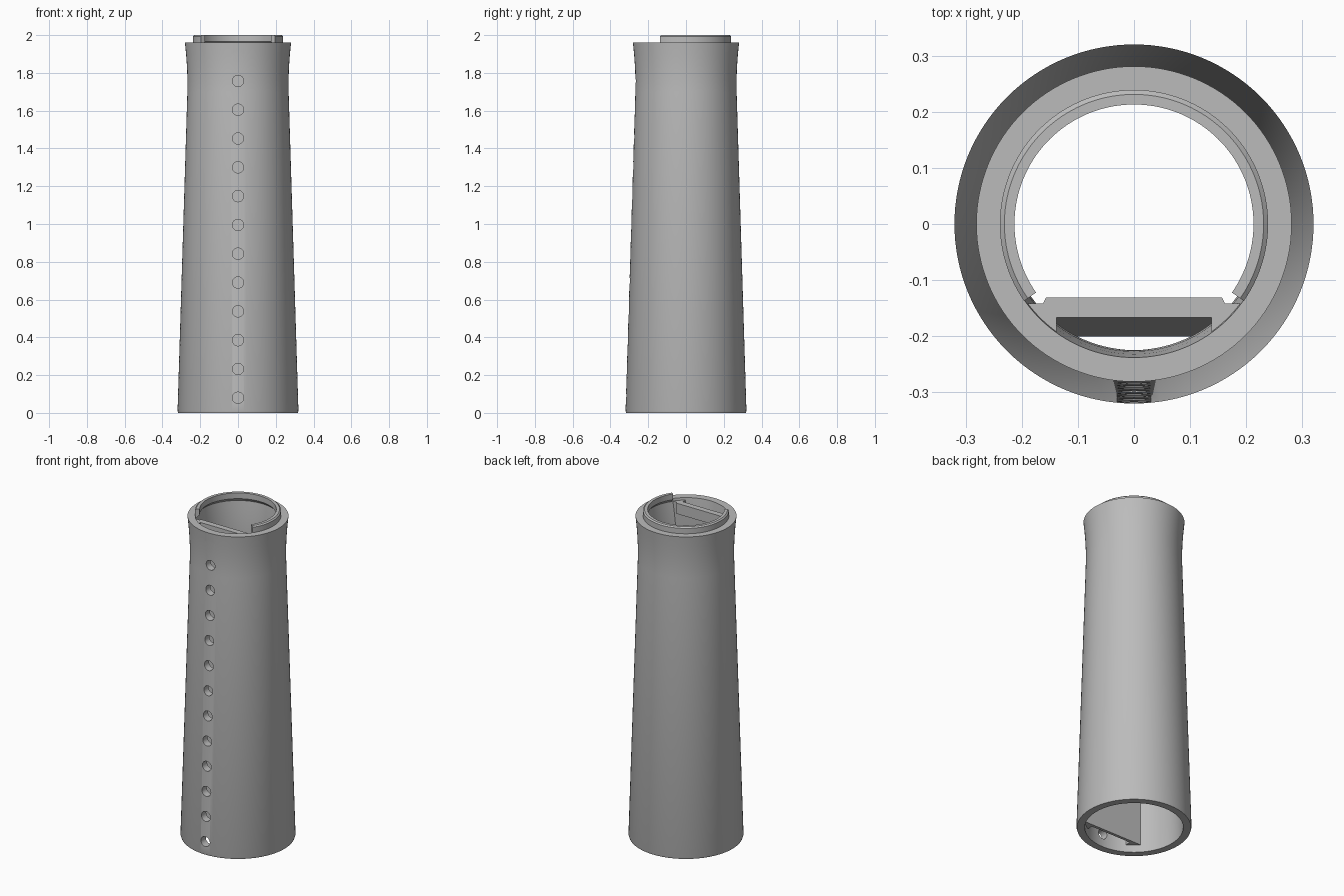
import bpy, bmesh, math

cube = bpy.data.objects.get("Cube")
if cube:
    bpy.data.objects.remove(cube, do_unlink=True)

grey = bpy.data.materials.new("plain grey")
grey.use_nodes = True
COLOUR = (0.5, 0.5, 0.5, 1)
grey.diffuse_color = COLOUR
grey.node_tree.nodes["Principled BSDF"].inputs["Base Color"].default_value = COLOUR


def add_object(name, bm):
    bmesh.ops.recalc_face_normals(bm, faces=bm.faces[:])
    mesh = bpy.data.meshes.new(name)
    bm.to_mesh(mesh)
    bm.free()
    mesh.materials.append(grey)
    ob = bpy.data.objects.new(name, mesh)
    bpy.context.collection.objects.link(ob)
    return ob


def revolve(name, profile, start=0.0, sweep=math.tau, steps=128):
    """Turn a closed (radius, z) section about z."""
    full = abs(sweep - math.tau) < 1e-6
    bm = bmesh.new()
    rings = []
    for i in range(steps if full else steps + 1):
        a = start + sweep * i / steps
        rings.append([bm.verts.new((r * math.cos(a), r * math.sin(a), z)) for r, z in profile])
    n = len(profile)
    for i in range(steps):
        one, two = rings[i], rings[(i + 1) % len(rings)]
        for j in range(n):
            k = (j + 1) % n
            bm.faces.new((one[j], two[j], two[k], one[k]))
    if not full:
        bm.faces.new(rings[0])
        bm.faces.new(rings[-1])
    return add_object(name, bm)


def prism(name, outline, axis, low, high):
    """Extrude an outline along x (points are y, z) or z (points are x, y)."""
    bm = bmesh.new()
    place = (lambda p, d: (d, *p)) if axis == "x" else (lambda p, d: (*p, d))
    a, b = [[bm.verts.new(place(p, d)) for p in outline] for d in (low, high)]
    bm.faces.new(a)
    bm.faces.new(b)
    for i in range(len(outline)):
        j = (i + 1) % len(outline)
        bm.faces.new((a[i], a[j], b[j], b[i]))
    return add_object(name, bm)


def select(ob):
    bpy.ops.object.select_all(action="DESELECT")
    ob.select_set(True)
    bpy.context.view_layer.objects.active = ob


def cut(ob, tool, operation="DIFFERENCE"):
    mod = ob.modifiers.new("cut", "BOOLEAN")
    mod.operation, mod.object, mod.solver = operation, tool, "EXACT"
    select(ob)
    bpy.ops.object.modifier_apply(modifier=mod.name)
    bpy.data.objects.remove(tool, do_unlink=True)


# Tapered hollow body with a flared neck
WALL = 0.043
outer = [(0.317, 0), (0.32, 0.01), (0.268, 1.70), (0.2675, 1.76),
         (0.270, 1.83), (0.275, 1.90), (0.281, 1.96)]
bore = [(r - WALL, z) for r, z in outer if z != 0.01]
body = revolve("tube_body", outer + bore[::-1])

# Row of drilled holes down the front
bm = bmesh.new()
for z in [0.08 + 0.1525 * i for i in range(12)] + [1.89]:
    made = bmesh.ops.create_cone(bm, cap_ends=True, segments=32,
                                 radius1=0.03, radius2=0.03, depth=0.2)
    for v in made["verts"]:
        x, y, h = v.co
        v.co = (x, h - 0.3, y + z)
cut(body, add_object("hole_cutter", bm))

# Open locking ring on the top rim
gap = math.radians(35)
ring = revolve("top_ring", [(0.213, 1.965), (0.213, 2.0), (0.231, 2.0),
                            (0.239, 1.993), (0.239, 1.945), (0.232, 1.945)],
               -gap, math.pi + 2 * gap, 96)

# Sloping inner panel with side rails and an open channel behind the holes
BASE, TOP = 0.045, 1.945
panel = prism("inner_panel", [(-0.142, TOP), (-0.183, BASE), (-0.4, BASE), (-0.4, TOP)],
              "x", -0.35, 0.35)
channel = prism("channel_cutter", [(-0.164, 2.1), (-0.203, -0.1), (-0.5, -0.1), (-0.5, 2.1)],
                "x", -0.138, 0.138)
cut(panel, channel)
core = revolve("core_cutter", [(r + 0.004, z) for r, z in bore] + [(0.001, 1.96), (0.001, 0)])
cut(panel, core, "INTERSECT")

# Ledge along the top of the panel
ledge = prism("panel_ledge", [(-0.157, -0.131), (0.157, -0.131), (0.170, -0.158), (-0.170, -0.158)],
              "z", 1.88, TOP)

for part in (body, ring, panel, ledge):
    select(part)
    bpy.ops.object.shade_smooth_by_angle(angle=math.radians(30))
